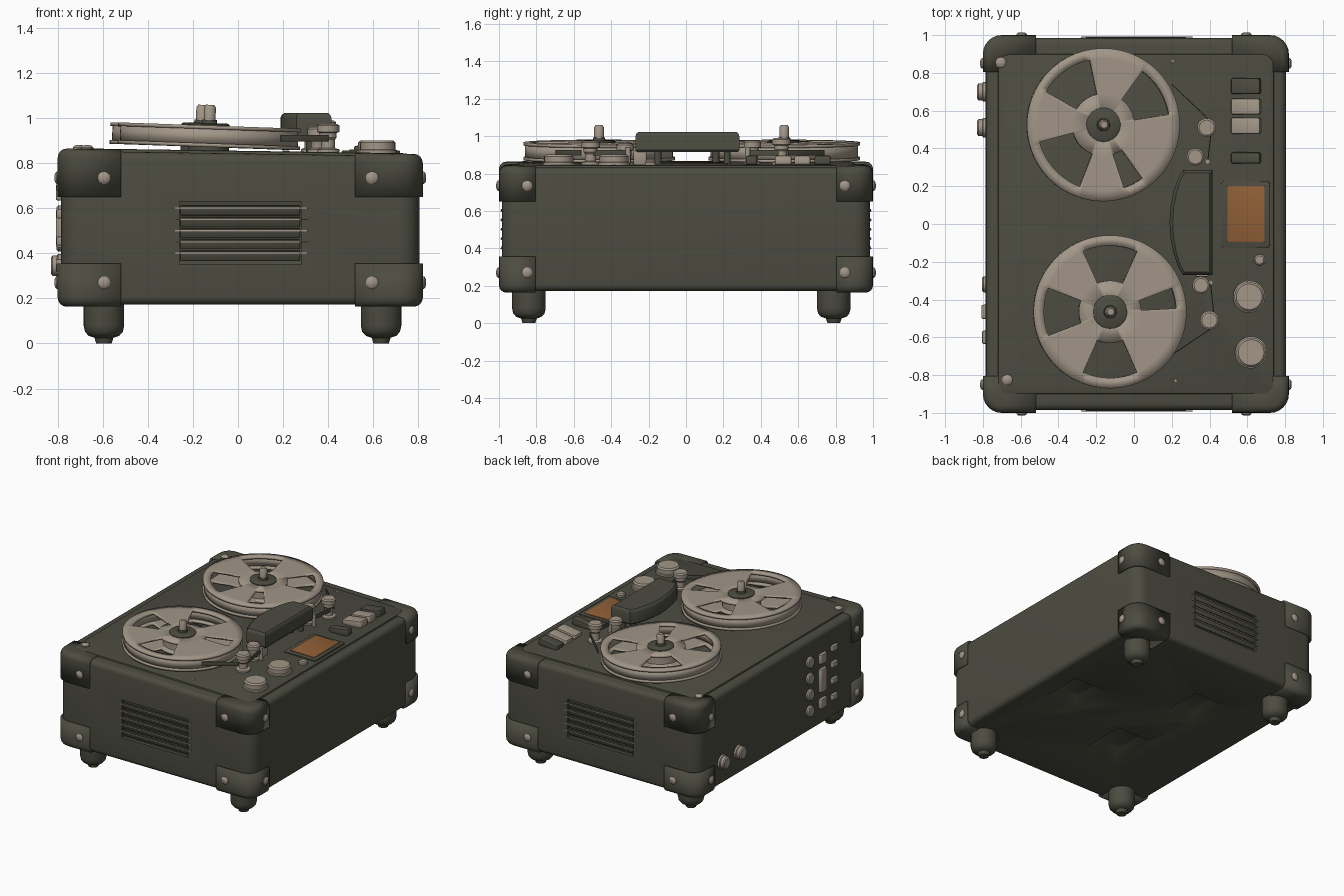
import bpy, bmesh, math
from mathutils import Matrix, Vector

if "Cube" in bpy.data.objects:
    bpy.data.objects.remove(bpy.data.objects["Cube"])


def material(name, rgb):
    m = bpy.data.materials.new(name)
    m.diffuse_color = (*rgb, 1)
    m.use_nodes = True
    m.node_tree.nodes["Principled BSDF"].inputs["Base Color"].default_value = m.diffuse_color
    return m


DARK = material("dark olive", (0.072, 0.072, 0.053))
BEIGE = material("warm beige", (0.36, 0.305, 0.245))
AMBER = material("amber", (0.28, 0.115, 0.038))
LEAN = -0.015                                   # the deck drops slightly to the right


def deck(x):
    return 0.855 + LEAN * x


def finish(bm, name, mat, matrix=None, thick=0):
    if matrix:
        bm.transform(matrix)
    me = bpy.data.meshes.new(name)
    bm.to_mesh(me)
    bm.free()
    ob = bpy.data.objects.new(name, me)
    bpy.context.collection.objects.link(ob)
    me.materials.append(mat)
    if thick:
        mod = ob.modifiers.new("thickness", 'SOLIDIFY')
        mod.thickness, mod.offset = thick, -1
    return ob


def outline(hx, hy, r, n):
    pts = []
    for q, (sx, sy) in enumerate(((1, 1), (-1, 1), (-1, -1), (1, -1))):
        for k in range(n + 1):
            a = math.pi / 2 * (q + k / n)
            pts.append((sx * (hx - r) + r * math.cos(a), sy * (hy - r) + r * math.sin(a)))
    return pts


def loft(hx, hy, r, rings, n=6, caps=True):
    """Rounded rectangle stacked through (inset, z) rings."""
    bm = bmesh.new()
    loops = []
    for i, z in rings:
        loops.append([bm.verts.new((x, y, z)) for x, y in outline(hx - i, hy - i, max(r - i, 0.0005), n)])
    for a, b in zip(loops, loops[1:]):
        for k in range(len(a)):
            j = (k + 1) % len(a)
            bm.faces.new((a[k], a[j], b[j], b[k]))
    if caps:
        bm.faces.new(loops[0][::-1])
        bm.faces.new(loops[-1])
    bmesh.ops.remove_doubles(bm, verts=bm.verts, dist=0.00002)
    bmesh.ops.recalc_face_normals(bm, faces=bm.faces)
    return bm


def bevelled(z0, z1, b, n=4):
    arc = [(b * (1 - math.sin(k / n * math.pi / 2)), b * (1 - math.cos(k / n * math.pi / 2))) for k in range(n + 1)]
    return [(i, z0 + z) for i, z in arc] + [(i, z1 - z) for i, z in arc[::-1]]


def lathe(name, mat, matrix, profile, n=8):
    R = max(r for r, z in profile) + 0.001
    return finish(loft(R, R, R, [(R - r, z) for r, z in profile], n), name, mat, matrix)


def block(name, mat, loc, size, b=0.006, r=0.01, rot=0, axis='X'):
    bm = loft(size[0] / 2, size[1] / 2, r, bevelled(-size[2] / 2, size[2] / 2, b, 2), 3)
    return finish(bm, name, mat, Matrix.Translation(loc) @ Matrix.Rotation(math.radians(rot), 4, axis))


def facing(loc, d):
    return Matrix.Translation(loc) @ Vector(d).to_track_quat('Z', 'Y').to_matrix().to_4x4()


def on_deck(x, y, z=0):
    return Matrix.Translation((x, y, deck(x) + z))


def lean(bm):
    for v in bm.verts:
        if v.co.z > 0.5:
            v.co.z += LEAN * v.co.x


# Case with vent recesses and pits in the underside
bm = loft(0.795, 0.985, 0.09, bevelled(0.172, 0.843, 0.035))
bm.transform(Matrix.Translation((0.01, 0, 0)))
lean(bm)
case = finish(bm, "case", DARK)
cutters = [block("vent_cutter", DARK, (0.01, s * 0.985, 0.49), (0.54, 0.05, 0.28), 0.001, 0.001) for s in (-1, 1)]
for x, y, w, d in ((0.52, 0, 0.26, 0.3), (-0.23, 0.38, 0.24, 0.28), (-0.15, -0.35, 0.28, 0.34)):
    bm = loft(w / 2, d / 2, 0.002, [(0, 0.16), (0, 0.172), (0.05, 0.215)], 1)
    cutters.append(finish(bm, "pit_cutter", DARK, Matrix.Translation((x, y, 0))))
bpy.context.view_layer.objects.active = case
for c in cutters:
    mod = case.modifiers.new("cut", 'BOOLEAN')
    mod.object, mod.solver = c, 'EXACT'
    bpy.ops.object.modifier_apply(modifier=mod.name)
    bpy.data.objects.remove(c)

# Vent louvres, front and back
for s in (-1, 1):
    for k in range(5):
        z = 0.4 + 0.05 * k
        block("vent_slat", DARK, (0.01, s * 0.978, z - 0.01), (0.53, 0.012, 0.042), 0.002, 0.002, -s * 15)
        block("vent_edge", BEIGE, (0.015, s * 0.988, z), (0.59, 0.008, 0.006), 0.001, 0.003)

# Corner guards, their screws, and feet
SCREW = [(0.028, -0.01), (0.028, 0.005), (0.02, 0.012), (0.008, 0.015)]
for sx in (-1, 1):
    for sy in (-1, 1):
        for top in (0, 1):
            bm = loft(0.81, 1.0, 0.1, bevelled(0.163, 0.853, 0.04))
            bm.transform(Matrix.Translation((0.01, 0, 0)))
            lean(bm)
            cuts = (((sx * 0.52, 0, 0), (sx, 0, 0)), ((0, sy * 0.805, 0), (0, sy, 0)),
                    ((0, 0, 0.65 if top else 0.355), (0, 0, 1 if top else -1)))
            for co, no in cuts:
                geom = bm.verts[:] + bm.edges[:] + bm.faces[:]
                bmesh.ops.bisect_plane(bm, geom=geom, plane_co=co, plane_no=no, clear_inner=True)
            finish(bm, "corner_guard", DARK, thick=0.02)
            z = 0.735 if top else 0.27
            lathe("guard_screw", BEIGE, facing((sx * 0.595, sy * 1.0, z), (0, sy, 0)), SCREW, 5)
            lathe("guard_screw", BEIGE, facing((0.01 + sx * 0.81, sy * 0.85, z), (sx, 0, 0)), SCREW, 5)
        lathe("foot", DARK, Matrix.Translation((0.02 + sx * 0.615, -0.025 + sy * 0.815, 0)),
              [(0.034, 0), (0.042, 0.025), (0.068, 0.034), (0.084, 0.052), (0.09, 0.08), (0.09, 0.19)])

# Deck plate
bm = loft(0.73, 0.9, 0.06, bevelled(0.83, 0.855, 0.008, 2))
bm.transform(Matrix.Translation((0.01, 0, 0)))
lean(bm)
finish(bm, "deck_plate", DARK)
for x, y, k in ((-0.705, 0.855, 1), (-0.67, -0.825, 1), (0.205, 0.86, 0.3), (0.22, -0.83, 0.3)):
    lathe("deck_screw", BEIGE, on_deck(x, y), [(r * k, z * k) for r, z in SCREW], 5)


# Reels: two windowed flanges, rim, hub and spindle
def flange(matrix, windows, z):
    bm = bmesh.new()
    radii, n = (0.03, 0.165, 0.35, 0.405), 120
    rings = [[bm.verts.new((r * math.cos(math.tau * k / n), r * math.sin(math.tau * k / n), z))
              for k in range(n)] for r in radii]
    for i in range(3):
        for k in range(n):
            a = 360 * (k + 0.5) / n
            if i == 1 and any(abs((a - c + 180) % 360 - 180) < h for c, h in windows):
                continue
            j = (k + 1) % n
            bm.faces.new((rings[i][k], rings[i + 1][k], rings[i + 1][j], rings[i][j]))
    finish(bm, "reel_flange", BEIGE, matrix, 0.016)


for x, y, windows in ((-0.165, 0.525, ((125, 24), (32, 22), (222, 27), (-62, 9))),
                      (-0.13, -0.465, ((90, 25), (180, 22), (270, 24), (12, 9)))):
    m = Matrix.Translation((x, y, 0.872)) @ Matrix.Rotation(math.radians(2), 4, 'Y')
    flange(m, windows, 0.016)
    flange(m, windows, 0.095)
    finish(loft(0.395, 0.395, 0.395, [(0, 0.01), (0, 0.085)], 24, False), "reel_rim", BEIGE, m, 0.02)
    lathe("reel_core", BEIGE, m, [(0.13, 0.005), (0.13, 0.09)])
    lathe("reel_hub", DARK, m, [(0.09, -0.03), (0.09, 0.1), (0.08, 0.106)])
    lathe("spindle_base", DARK, m, [(0.035, 0.1), (0.032, 0.12)])
    lathe("spindle", BEIGE, m, [(0.026, 0.1), (0.026, 0.175), (0.018, 0.187)], 5)

# Head cover: flat right side, bowed left side, standing on posts
pts = [(0.415, -0.27), (0.415, 0.285)]
pts += [(0.26 - 0.072 * math.cos(math.pi / 2 * t) ** 0.7, 0.0075 + 0.2775 * t) for t in (1, 0.85, 0.6, 0.3, 0, -0.3, -0.6, -0.85, -1)]
cx, cy = 0.31, 0.0075
bm = bmesh.new()
loops = [[bm.verts.new((cx + (x - cx) * (1 - i / 0.11), cy + (y - cy) * (1 - i / 0.28), z)) for x, y in pts]
         for i, z in ((0.008, 0.915), (0, 0.925), (0, 1.0), (0.005, 1.014), (0.015, 1.022))]
for a, b in zip(loops, loops[1:]):
    for k in range(len(a)):
        j = (k + 1) % len(a)
        bm.faces.new((a[k], a[j], b[j], b[k]))
bm.faces.new(loops[0][::-1])
bm.faces.new(loops[-1])
bmesh.ops.recalc_face_normals(bm, faces=bm.faces)
finish(bm, "head_cover", DARK)
for x, y in ((0.32, 0.16), (0.36, 0.22), (0.32, -0.15)):
    lathe("cover_post", DARK, on_deck(x, y), [(0.018, -0.01), (0.018, 0.09)], 4)
block("tape_head", BEIGE, (0.36, -0.245, 0.885), (0.07, 0.07, 0.075))

# Guide rollers and tape
for x, y, r, h in ((0.385, 0.51, 0.05, 0.14), (0.4, -0.51, 0.05, 0.125), (0.325, 0.355, 0.046, 0.125), (0.355, -0.325, 0.046, 0.11)):
    lathe("guide_roller", BEIGE, on_deck(x, y), [(r, -0.01), (r, 0.012), (0.03, 0.018), (0.03, h - 0.07),
          (r * 0.75, h - 0.06), (r * 0.75, h - 0.04), (r, h - 0.035), (r, h - 0.008), (r * 0.8, h)], 6)
for x, y in ((0.39, 0.33), (0.405, -0.31)):
    lathe("guide_pin", BEIGE, on_deck(x, y), [(0.014, -0.01), (0.014, 0.09)], 4)
for a, b in (((0.2, 0.74), (0.405, 0.545)), ((0.41, 0.5), (0.39, 0.33)), ((0.19, -0.7), (0.4, -0.56)), ((0.425, -0.5), (0.405, -0.31))):
    ang = math.degrees(math.atan2(b[1] - a[1], b[0] - a[0]))
    block("tape", DARK, ((a[0] + b[0]) / 2, (a[1] + b[1]) / 2, 0.91), (math.dist(a, b), 0.005, 0.03), 0.001, 0.001, ang, 'Z')

# Meter, keys, knobs and button on the right
block("meter_frame", DARK, (0.59, 0.05, deck(0.59)), (0.26, 0.35, 0.018), 0.004, 0.015)
block("meter_face", AMBER, (0.593, 0.053, deck(0.593) + 0.01), (0.195, 0.295, 0.008), 0.001, 0.002, math.degrees(-LEAN), 'Y')
for y, w, mat in ((0.73, 0.085, DARK), (0.622, 0.085, BEIGE), (0.52, 0.088, BEIGE), (0.35, 0.06, DARK)):
    block("key", mat, (0.593, y, deck(0.593) + 0.015), (0.155, w, 0.05), 0.01, 0.012, -8, 'Y')
for x, y in ((0.61, -0.385), (0.62, -0.68)):
    lathe("knob", BEIGE, on_deck(x, y), [(0.085, -0.01), (0.085, 0.012), (0.078, 0.016), (0.078, 0.045), (0.068, 0.055)])
lathe("button", BEIGE, on_deck(0.665, -0.19), [(0.03, -0.01), (0.03, 0.015), (0.022, 0.022)], 5)

# Left side: two knobs, jacks, switches and small pins
for y in (0.7, 0.51):
    lathe("side_knob", BEIGE, facing((-0.785, y, 0.345), (-1, 0, 0)), [(0.052, -0.01), (0.052, 0.014), (0.045, 0.018), (0.045, 0.038), (0.036, 0.045)], 6)
for k in range(4):
    z = 0.33 + 0.12 * k
    lathe("jack", BEIGE, facing((-0.785, -0.32, z), (-1, 0, 0)), [(0.042, -0.01), (0.042, 0.012), (0.034, 0.02)], 6)
    block("small_socket", BEIGE, (-0.79, -0.6, z + 0.005), (0.03, 0.07, 0.04))
for z, h in ((0.34, 0.07), (0.51, 0.17), (0.67, 0.07)):
    block("switch", BEIGE, (-0.79, -0.465, z), (0.036, 0.075, h))

# Smooth shading with crisp edges
bpy.ops.object.select_all(action='SELECT')
bpy.context.view_layer.objects.active = case
bpy.ops.object.shade_smooth_by_angle(angle=math.radians(35))
